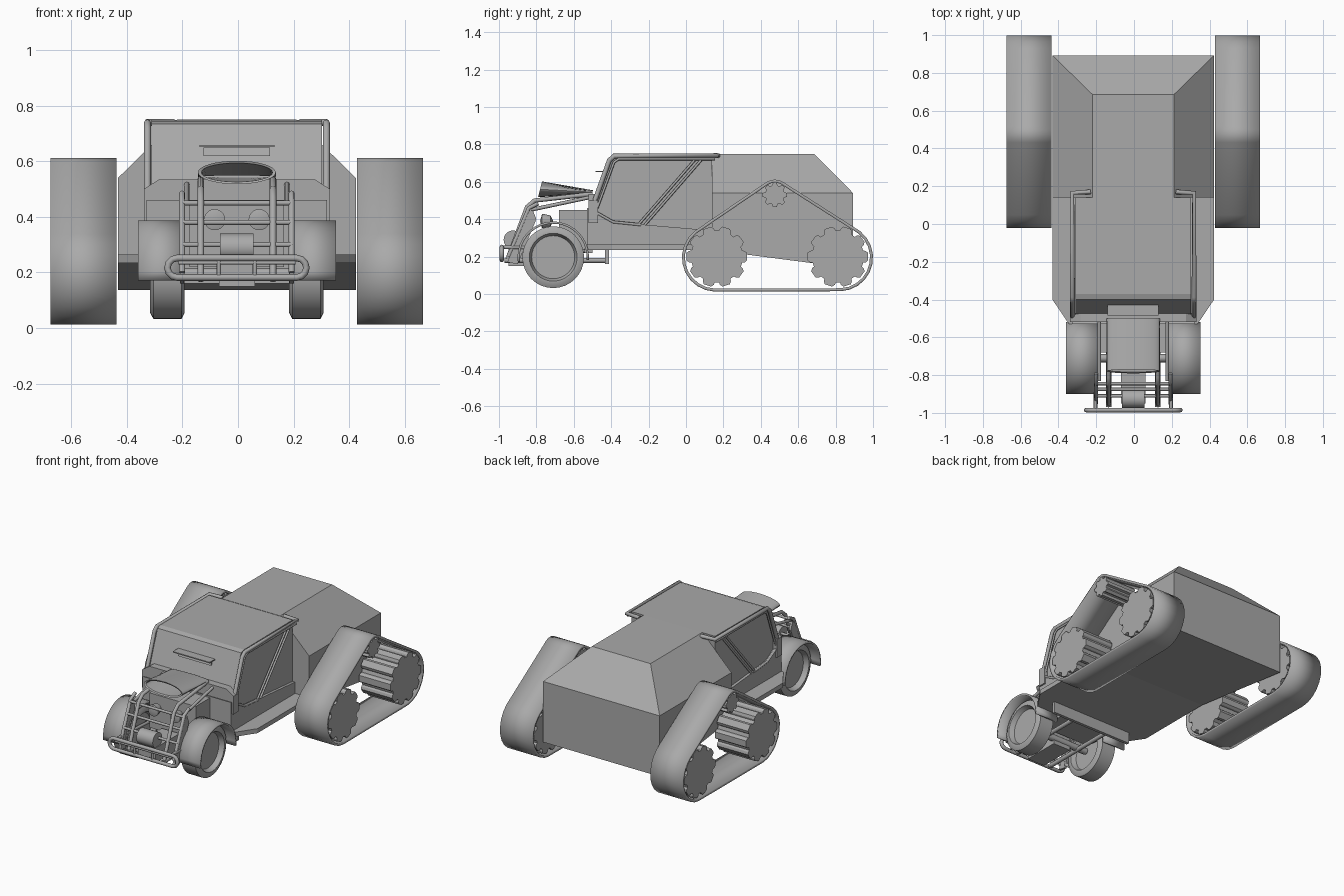
import bpy, bmesh, math
from mathutils import Vector, Matrix

if "Cube" in bpy.data.objects:
    bpy.data.objects.remove(bpy.data.objects["Cube"])

grey = bpy.data.materials.new("plain grey")
grey.use_nodes = True
grey.diffuse_color = (0.4, 0.4, 0.4, 1)
grey.node_tree.nodes["Principled BSDF"].inputs["Base Color"].default_value = (0.4, 0.4, 0.4, 1)

CENTRE_X = -0.004
SIDES = (("left", 1), ("right", -1))


def finish(name, data, smooth=False):
    ob = bpy.data.objects.new(name, data)
    bpy.context.collection.objects.link(ob)
    data.materials.append(grey)
    ob.location.x = CENTRE_X
    if smooth:
        bpy.ops.object.select_all(action='DESELECT')
        bpy.context.view_layer.objects.active = ob
        ob.select_set(True)
        bpy.ops.object.shade_smooth_by_angle(angle=math.radians(35))
    return ob


def from_bm(name, bm, smooth=False):
    bmesh.ops.recalc_face_normals(bm, faces=bm.faces)
    me = bpy.data.meshes.new(name)
    bm.to_mesh(me)
    bm.free()
    return finish(name, me, smooth)


def place(axis, p, d):
    """Put a 2D profile point at depth d along the given axis."""
    return {'x': (d, p[0], p[1]), 'y': (p[0], d, p[1]), 'z': (p[0], p[1], d)}[axis]


def prism(name, pts, lo, hi, axis='x', smooth=False):
    bm = bmesh.new()
    face = bm.faces.new([bm.verts.new(place(axis, p, lo)) for p in pts])
    out = bmesh.ops.extrude_face_region(bm, geom=[face])
    shift = Vector(place(axis, (0, 0), hi - lo))
    bmesh.ops.translate(bm, vec=shift, verts=[v for v in out['geom'] if isinstance(v, bmesh.types.BMVert)])
    return from_bm(name, bm, smooth)


def box(name, x, y, z):
    return prism(name, [(x[0], y[0]), (x[1], y[0]), (x[1], y[1]), (x[0], y[1])], z[0], z[1], 'z')


def band(name, pts, lo, hi, thick, closed):
    """Strip that follows a (y, z) path and is thickened."""
    bm = bmesh.new()
    a = [bm.verts.new((lo, *p)) for p in pts]
    b = [bm.verts.new((hi, *p)) for p in pts]
    for i in range(len(pts) if closed else len(pts) - 1):
        j = (i + 1) % len(pts)
        bm.faces.new((a[i], a[j], b[j], b[i]))
    ob = from_bm(name, bm, True)
    mod = ob.modifiers.new("thickness", 'SOLIDIFY')
    mod.thickness = thick
    mod.offset = -1 if closed else 0
    return ob


def tube(name, pts, r=0.01, closed=False):
    cu = bpy.data.curves.new(name, 'CURVE')
    cu.dimensions = '3D'
    cu.bevel_depth = r
    cu.bevel_resolution = 2
    cu.use_fill_caps = True
    sp = cu.splines.new('POLY')
    sp.points.add(len(pts) - 1)
    for q, p in zip(sp.points, pts):
        q.co = (*p, 1)
    sp.use_cyclic_u = closed
    return finish(name, cu)


def lathe(name, profile, centre, axis=(1, 0, 0), steps=32, flat=1.0):
    """Spin (radius, depth) points about an axis through centre."""
    bm = bmesh.new()
    vs = [bm.verts.new((r, 0, d)) for r, d in profile]
    edges = [bm.edges.new(e) for e in zip(vs, vs[1:])]
    bmesh.ops.spin(bm, geom=vs + edges, cent=(0, 0, 0), axis=(0, 0, 1),
                   angle=math.tau, steps=steps)
    bmesh.ops.remove_doubles(bm, verts=bm.verts, dist=0.0005)
    turn = Vector((0, 0, 1)).rotation_difference(Vector(axis)).to_matrix().to_4x4()
    bm.transform(Matrix.Translation(centre) @ Matrix.Diagonal((1, 1, flat, 1)) @ turn)
    return from_bm(name, bm, True)


def gear(cy, cz, r, depth, teeth):
    pts = []
    for i in range(teeth):
        for frac, rad in ((-.33, r - .012), (-.2, r), (.2, r), (.33, r - .012), (.37, r - depth), (.63, r - depth)):
            a = math.tau * (i + frac) / teeth
            pts.append((cy + rad * math.cos(a), cz + rad * math.sin(a)))
    return pts


def arc(cy, cz, r, start, end, n):
    angles = [math.radians(start + (end - start) * i / n) for i in range(n + 1)]
    return [(cy + r * math.cos(a), cz + r * math.sin(a)) for a in angles]


# Rear hull with hipped roof and rising belly
bm = bmesh.new()
for s in (1, -1):
    for x, y, z in ((.428, .14, .235), (.428, .14, .54), (.215, .14, .75), (.215, .685, .75),
                    (.428, .893, .54), (.428, .893, .137)):
        bm.verts.new((s * x, y, z))
bmesh.ops.convex_hull(bm, input=bm.verts)
bmesh.ops.dissolve_limit(bm, angle_limit=0.02, verts=bm.verts, edges=bm.edges)
from_bm("rear_hull", bm)

# Cab, lower body, running board and cowl
prism("cab_shell", [(-.5, .27), (-.5, .46), (-.4, .735), (-.37, .745), (.14, .748), (.14, .27)], -.307, .307)
prism("lower_body", [(-.53, .25), (-.53, .46), (-.5, .45), (-.39, .385), (.14, .34), (.14, .25)], -.325, .325)
prism("running_board", [(-.34, -.53), (.34, -.53), (.428, -.4), (.428, .145), (-.428, .145), (-.428, -.4)],
      .235, .265, 'z')
prism("cowl", [(-.335, .38), (-.335, .5), (-.28, .535), (.28, .535), (.335, .5), (.335, .38)], -.52, -.47, 'y')
box("windshield_visor", (-.135, .135), (-.485, -.425), (.652, .659))
prism("vision_slit", [(-.452, .62), (-.442, .65), (-.425, .65), (-.435, .62)], -.12, .12)

# Door frames made from bent tube
for side, s in SIDES:
    x = .322 * s
    tube(side + "_roof_rail", [(x, -.505, .45), (x, -.41, .715), (x, -.385, .738), (x, .165, .74),
                               (.225 * s, .17, .74)], .013)
    tube(side + "_door_frame", [(x, -.475, .46), (x, -.385, .705), (x, -.36, .722), (x, .155, .722)], .007)
    tube(side + "_door_sill", [(x, -.505, .45), (x, -.39, .385), (x, -.24, .37)], .008)
    for k in (0, .035):
        tube(side + "_door_brace", [(x, -.255 + k, .37), (x, .045 + k, .715)], .007)

# Engine block, flattened intake and headlights
box("engine_block", (-.17, .17), (-.68, -.5), (.22, .45))
bm = bmesh.new()
rings = []
for y, z, h, w in ((-.78, .56, .042, .14), (-.5, .545, .01, .14), (-.5, .545, .004, .132),
                   (-.775, .56, .034, .128)):
    rings.append([bm.verts.new((w * math.cos(math.tau * i / 32), y + h * .25 * math.sin(math.tau * i / 32),
                                z + h * math.sin(math.tau * i / 32))) for i in range(32)])
for a, b in zip(rings, rings[1:] + rings[:1]):
    for i in range(32):
        j = (i + 1) % 32
        bm.faces.new((a[i], a[j], b[j], b[i]))
from_bm("intake_scoop", bm, True)
for side, s in SIDES:
    lathe(side + "_headlight", [(0, -.06), (.03, -.045), (.038, -.01), (.038, .0), (0, .01)],
          (.08 * s, -.77, .39), (0, -1, 0), 20)

# Winch on the nose
lathe("winch_drum", [(0, -.06), (.05, -.06), (.05, .06), (0, .06)], (0, -.925, .29), (1, 0, 0), 20)
box("winch_base", (-.065, .065), (-.95, -.7), (.15, .25))

# Front guard, rails and bumper
for side, s in SIDES:
    prism(side + "_guard_plate", [(-.955, .17), (-.9, .16), (-.8, .4), (-.82, .45), (-.85, .44)],
          s * .19, s * .205)
    tube(side + "_outer_rail", [(.197 * s, -.95, .2), (.197 * s, -.84, .46), (.197 * s, -.79, .485)], .011)
    tube(side + "_inner_rail", [(.13 * s, -.96, .17), (.13 * s, -.85, .465), (.13 * s, -.81, .5),
                                (.13 * s, -.5, .535)], .012)
    tube(side + "_hood_rail", [(.18 * s, -.83, .45), (.18 * s, -.5, .52)], .01)
    tube(side + "_chassis_rail", [(.13 * s, -.97, .18), (.13 * s, -.42, .18)], .014)
    tube(side + "_lower_rail", [(.2 * s, -.985, .25), (.2 * s, -.9, .25), (.2 * s, -.54, .23)], .01)
    tube(side + "_bumper_post", [(.065 * s, -.985, .18), (.065 * s, -.985, .26)], .008)
for z, y in ((.3, -.91), (.38, -.875), (.45, -.845)):
    tube("guard_crossbar", [(-.2, y, z), (.2, y, z)], .009)
loop = [(y + .215, z) for y, z in arc(0, .217, .035, -90, 90, 6)]
loop += [(-y, 2 * .217 - z) for y, z in loop]
tube("front_bumper", [(x, -.985, z) for x, z in loop], .012, True)
tube("bumper_bar", [(-.21, -.985, .235), (.21, -.985, .235)], .007)
box("rear_cross_member", (-.3, .3), (-.432, -.412), (.16, .235))
tube("front_axle", [(-.2, -.71, .195), (.2, -.71, .195)], .022)

# Front wheels and fenders
tyre = [(0, .03), (.115, .03), (.128, .062), (.142, .062), (.165, .05)]
for side, s in SIDES:
    lathe(side + "_front_wheel", tyre + [(r, -d) for r, d in reversed(tyre)], (.25 * s, -.71, .197))
    band(side + "_fender", arc(-.71, .197, .185, -5, 188, 20), .188 * s, .356 * s, .012, False)

# Crawler tracks with toothed drums
path = arc(.16, .195, .182, 128, 268, 9) + arc(.82, .195, .18, -88, 52, 9) + arc(.475, .53, .082, 58, 122, 4)
for side, s in SIDES:
    band(side + "_track_belt", path, .433 * s, .67 * s, .016, True)
    for part, cy, cz, r, depth, teeth in (("front_drum", .165, .2, .163, .024, 10),
                                          ("rear_drum", .812, .2, .163, .024, 10),
                                          ("top_roller", .475, .53, .066, .014, 8)):
        prism(side + "_" + part, gear(cy, cz, r, depth, teeth), .438 * s, .667 * s)
